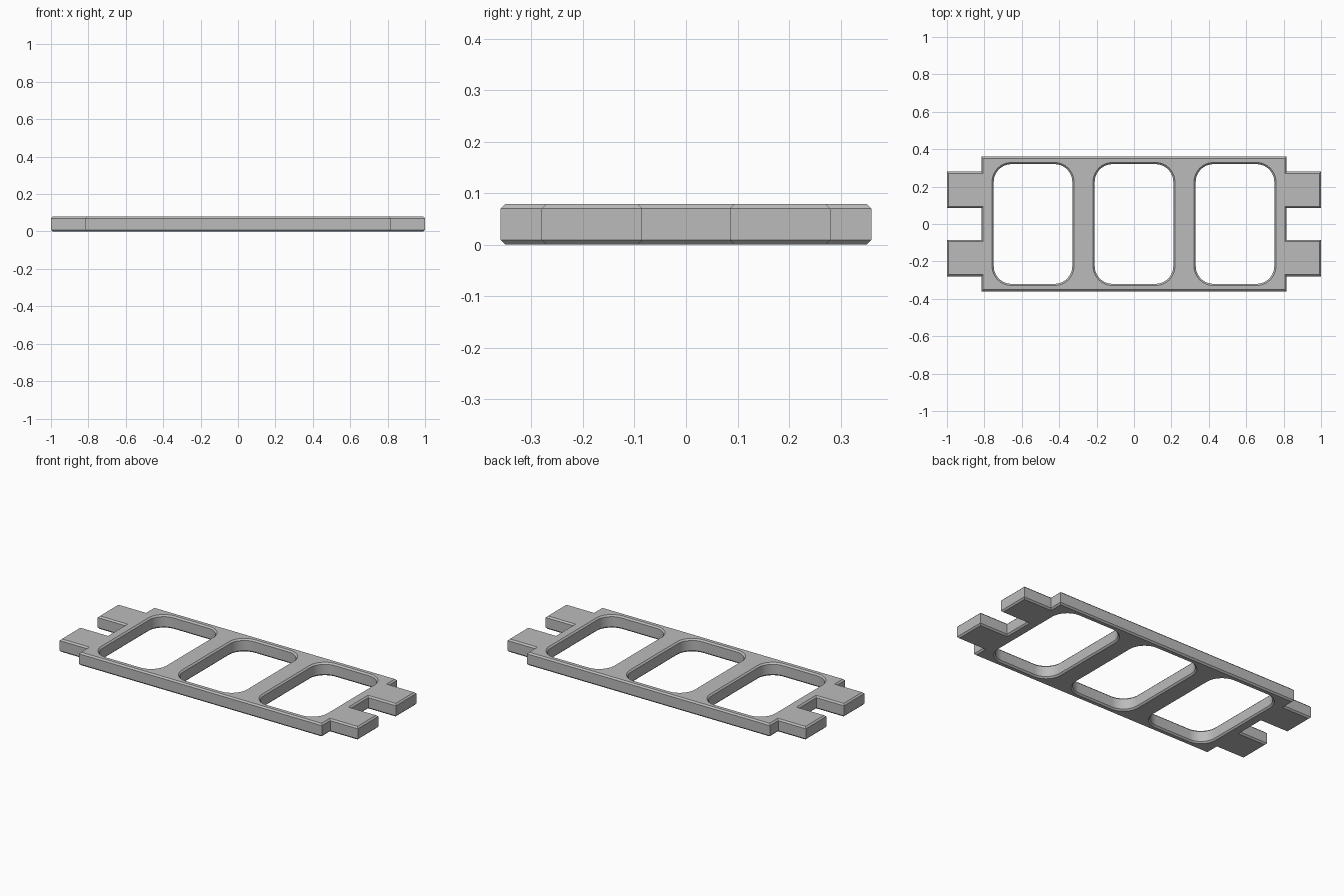
import bpy, bmesh
from math import cos, sin, pi, radians

cube = bpy.data.objects.get("Cube")
if cube:
    bpy.data.objects.remove(cube, do_unlink=True)

HEIGHT, CHAMFER = 0.079, 0.009
BODY_X, BODY_Y = 0.815, 0.36
TAB_IN, TAB_OUT, TAB_END = 0.085, 0.28, 1.0
HOLE_X, HOLE_Y, HOLE_R, SPACING = 0.21, 0.32, 0.095, 0.54
SEGMENTS = 12


def plate_outline(inset):
    """Counter-clockwise stepped outline with two tabs at each end."""
    bx, by, end = BODY_X - inset, BODY_Y - inset, TAB_END - inset
    lo, hi = TAB_IN + inset, TAB_OUT - inset
    quarter = [(bx, lo), (end, lo), (end, hi), (bx, hi), (bx, by)]
    left = [(-x, y) for x, y in reversed(quarter)]
    half = quarter + left
    return half + [(-x, -y) for x, y in half]


def window_outline(centre, inset):
    """Rounded rectangle that widens towards the chamfered rims."""
    r = HOLE_R + inset
    points = []
    for k, (sx, sy) in enumerate([(1, 1), (-1, 1), (-1, -1), (1, -1)]):
        for i in range(SEGMENTS + 1):
            a = (k + i / SEGMENTS) * pi / 2
            points.append((centre + sx * (HOLE_X - HOLE_R) + r * cos(a),
                           sy * (HOLE_Y - HOLE_R) + r * sin(a)))
    return points


def add_wall(bm, outline):
    """Chamfered wall along an outline; returns its bottom and top edges."""
    levels = [(0, CHAMFER), (CHAMFER, 0), (HEIGHT - CHAMFER, 0), (HEIGHT, CHAMFER)]
    rings = [[bm.verts.new((x, y, z)) for x, y in outline(inset)]
             for z, inset in levels]
    n = len(rings[0])
    for low, high in zip(rings, rings[1:]):
        for i in range(n):
            j = (i + 1) % n
            bm.faces.new((low[i], low[j], high[j], high[i]))
    return [[bm.edges.get((ring[i], ring[(i + 1) % n])) for i in range(n)]
            for ring in (rings[0], rings[-1])]


# Outer wall and three window walls
bm = bmesh.new()
bottom, top = add_wall(bm, plate_outline)
for step in (-1, 0, 1):
    low, high = add_wall(bm, lambda inset: window_outline(step * SPACING, inset))
    bottom += low
    top += high

# Flat faces around the windows
for edges, direction in ((bottom, -1), (top, 1)):
    bmesh.ops.triangle_fill(bm, edges=edges, use_beauty=True, normal=(0, 0, direction))
bmesh.ops.recalc_face_normals(bm, faces=bm.faces)

mesh = bpy.data.meshes.new("frame_plate")
bm.to_mesh(mesh)
bm.free()
plate = bpy.data.objects.new("frame_plate", mesh)
bpy.context.collection.objects.link(plate)

# Plain grey finish
grey = bpy.data.materials.new("plain_grey")
grey.use_nodes = True
colour = (0.5, 0.5, 0.5, 1)
grey.diffuse_color = colour
grey.node_tree.nodes["Principled BSDF"].inputs["Base Color"].default_value = colour
mesh.materials.append(grey)

# Smooth window corners, sharp chamfers
bpy.ops.object.select_all(action="DESELECT")
plate.select_set(True)
bpy.context.view_layer.objects.active = plate
bpy.ops.object.shade_smooth_by_angle(angle=radians(30))
